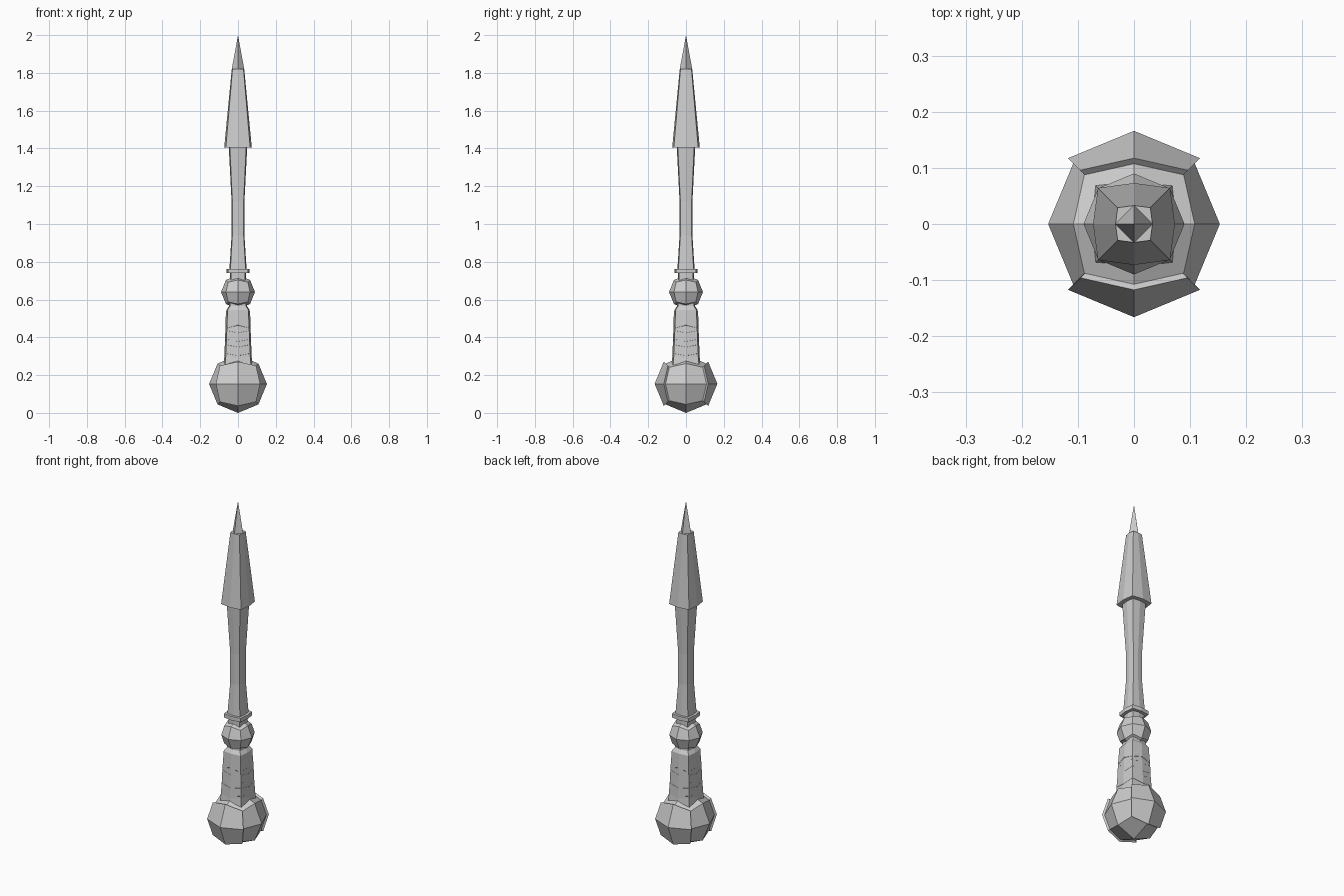
import bpy, bmesh
from mathutils import Vector

if "Cube" in bpy.data.objects:
    bpy.data.objects.remove(bpy.data.objects["Cube"])


def finish(name, bm):
    bmesh.ops.recalc_face_normals(bm, faces=bm.faces)
    me = bpy.data.meshes.new(name)
    bm.to_mesh(me)
    bm.free()
    ob = bpy.data.objects.new(name, me)
    bpy.context.collection.objects.link(ob)
    return ob


def section(r, z, corner=0.88, dip=0.0):
    """Bulged square: eight points, side midpoints at r, corners at corner * r."""
    c = r * corner
    pts = [(r, 0), (c, c), (0, r), (-c, c), (-r, 0), (-c, -c), (0, -r), (c, -c)]
    return [Vector((x, y, z - (dip if i % 2 == 0 else 0))) for i, (x, y) in enumerate(pts)]


def loft(name, profile):
    """Profile entries: (r, z[, corner, dip])."""
    bm = bmesh.new()
    rings = [[bm.verts.new(p) for p in section(*row)] for row in profile]
    for a, b in zip(rings, rings[1:]):
        for i in range(8):
            j = (i + 1) % 8
            bm.faces.new((a[i], a[j], b[j], b[i]))
    bm.faces.new(rings[0][::-1])
    bm.faces.new(rings[-1])
    return finish(name, bm)


def cube_ball(name, radius, z, side=0):
    """Subdivided cube pushed onto a sphere; side=+-1 keeps only that y face."""
    bm = bmesh.new()
    bmesh.ops.create_cube(bm, size=2)
    bmesh.ops.subdivide_edges(bm, edges=bm.edges[:], cuts=1, use_grid_fill=True)
    if side:
        drop = [f for f in bm.faces if f.calc_center_median().y * side < 0.9]
        bmesh.ops.delete(bm, geom=drop, context='FACES')
    for v in bm.verts:
        v.co = v.co.normalized() * radius
    if side:
        # thicken the plate with an inner copy and a rim
        geom = bmesh.ops.extrude_face_region(bm, geom=bm.faces[:], use_keep_orig=True)
        for v in [g for g in geom['geom'] if isinstance(g, bmesh.types.BMVert)]:
            v.co *= 0.9
    bmesh.ops.translate(bm, verts=bm.verts, vec=(0, 0, z))
    return finish(name, bm)


# pommel with front and back armour plates
cube_ball("pommel_ball", 0.153, 0.153)
cube_ball("pommel_plate_front", 0.166, 0.154, -1)
cube_ball("pommel_plate_back", 0.166, 0.154, 1)

# grip with its top collar
loft("grip", [(0.078, 0.25), (0.073, 0.302, 0.88, 0.014), (0.062, 0.545),
              (0.048, 0.565), (0.048, 0.60)])

# shallow angled wraps on the grip
for i, (z, dip) in enumerate([(0.36, 0.012), (0.435, 0.012), (0.495, -0.015)]):
    r = 0.0735 - 0.045 * (z - 0.302)
    loft(f"grip_wrap_{i + 1}", [(r - 0.002, z - 0.05, 0.88, dip), (r + 0.002, z - 0.045, 0.88, dip),
                                (r, z, 0.88, dip)])

# knuckle ball and guard ring
cube_ball("knuckle_ball", 0.09, 0.64)
loft("shaft_foot", [(0.042, 0.68), (0.042, 0.745)])
loft("guard_ring", [(0.06, 0.74), (0.06, 0.763)])

# waisted shaft
loft("shaft", [(0.046, 0.755), (0.034, 0.94), (0.034, 1.12), (0.049, 1.41)])

# spear head and four-sided tip
loft("head", [(0.073, 1.405), (0.033, 1.82)])
bm = bmesh.new()
base = [bm.verts.new(p) for p in section(0.033, 1.82)[::2]]
apex = bm.verts.new((0, 0, 2.0))
for i in range(4):
    bm.faces.new((base[i], base[(i + 1) % 4], apex))
bm.faces.new(base[::-1])
finish("tip", bm)
